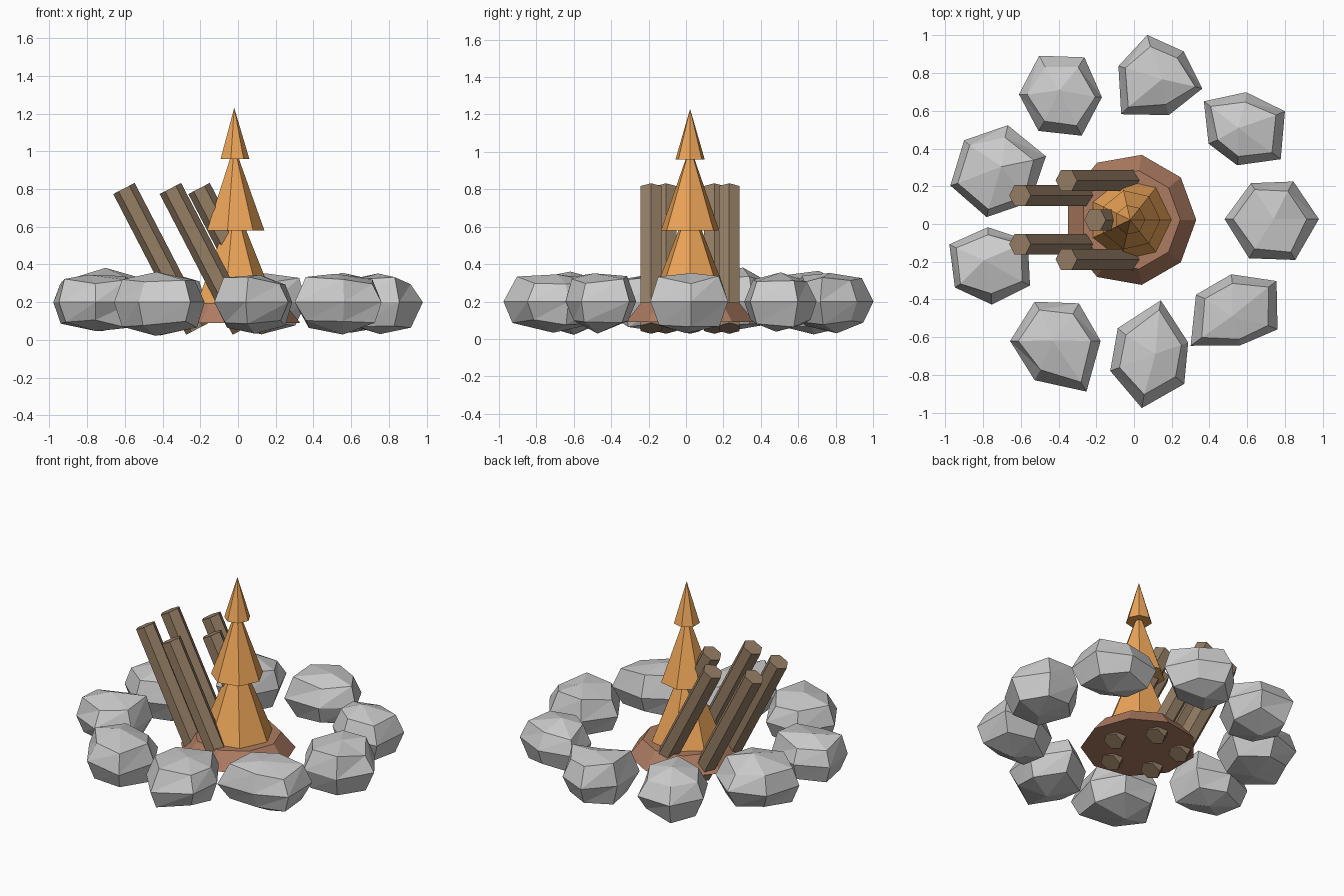
import bpy, bmesh, math, random
from mathutils import Matrix, Vector

if "Cube" in bpy.data.objects:
    bpy.data.objects.remove(bpy.data.objects["Cube"])

random.seed(4)


def material(name, rgb):
    m = bpy.data.materials.new(name)
    m.diffuse_color = (*rgb, 1)
    m.use_nodes = True
    m.node_tree.nodes["Principled BSDF"].inputs["Base Color"].default_value = m.diffuse_color
    return m


def finish(name, bm, mat=None):
    bmesh.ops.recalc_face_normals(bm, faces=bm.faces)
    me = bpy.data.meshes.new(name)
    bm.to_mesh(me)
    bm.free()
    ob = bpy.data.objects.new(name, me)
    bpy.context.collection.objects.link(ob)
    if mat:
        me.materials.append(mat)
    return ob


def ring(bm, n, r, z, phase=0.0):
    return [bm.verts.new((r * math.cos(phase + i * math.tau / n),
                          r * math.sin(phase + i * math.tau / n), z)) for i in range(n)]


def frustum(name, n, r1, r2, h, place, mat):
    """Faceted cone, frustum or prism with its base centre at the origin of `place`."""
    bm = bmesh.new()
    low = ring(bm, n, r1, 0)
    bm.faces.new(low[::-1])
    if r2 > 0:
        high = ring(bm, n, r2, h)
        bm.faces.new(high)
        for i in range(n):
            j = (i + 1) % n
            bm.faces.new((low[i], low[j], high[j], high[i]))
    else:
        tip = bm.verts.new((0, 0, h))
        for i in range(n):
            bm.faces.new((low[i], low[(i + 1) % n], tip))
    bm.transform(place)
    return finish(name, bm, mat)


def rock(name, cx, cy, phase, radii):
    """Six-sided boulder: poles, two jittered rings and a flat equator outline."""
    bm = bmesh.new()
    loops = []
    for dz, scale in ((-0.115, 0.78), (0, 1), (0.115, 0.78)):
        loop = ring(bm, 6, 1, 0.2 + dz, math.radians(phase))
        for v, r in zip(loop, radii):
            k = scale * r
            if dz:
                k *= random.uniform(0.92, 1.08)
                v.co.z += random.uniform(-0.025, 0.025)
            v.co.x *= k
            v.co.y *= k
        loops.append(loop)
    for z, loop in ((-1, loops[0]), (1, loops[2])):
        pole = bm.verts.new((random.uniform(-.03, .03), random.uniform(-.03, .03),
                             0.2 + z * random.uniform(0.145, 0.185)))
        for i in range(6):
            bm.faces.new((loop[i], loop[(i + 1) % 6], pole))
    for a, b in zip(loops, loops[1:]):
        for i in range(6):
            j = (i + 1) % 6
            bm.faces.new((a[i], a[j], b[j]))
            bm.faces.new((a[i], b[j], b[i]))
    bm.transform(Matrix.Translation((cx, cy, 0)))
    return finish(name, bm)


ember = material("ember", (0.42, 0.20, 0.12))
wood = material("wood", (0.30, 0.21, 0.13))
fire = material("fire", (0.85, 0.38, 0.10))
CX, CY = -0.02, 0.022

# ring of stones: centre, outline phase in degrees, six outline radii
stones = [
    (0.73, 0.026, 0, (.25, .23, .22, .25, .24, .25)),
    (0.57, 0.50, 23, (.25, .20, .25, .19, .19, .26)),
    (0.13, 0.78, 45, (.19, .23, .22, .28, .21, .24)),
    (-0.39, 0.68, -2, (.22, .24, .24, .22, .22, .24)),
    (-0.725, 0.28, 17, (.27, .25, .24, .26, .25, .24)),
    (-0.765, -0.217, 33, (.24, .20, .24, .22, .21, .24)),
    (-0.407, -0.62, 0, (.23, .23, .24, .25, .24, .31)),
    (0.09, -0.70, 20, (.21, .30, .23, .23, .28, .23)),
    (0.54, -0.465, 37, (.27, .20, .23, .30, .18, .24)),
]
for i, s in enumerate(stones):
    rock(f"stone_{i + 1}", *s)

# ember bed
frustum("ember_bed", 9, 0.35, 0.265, 0.105, Matrix.Translation((CX, CY, 0.09)), ember)

# five parallel leaning logs with feet on a pentagon
tilt = Matrix.Rotation(math.radians(-27.4), 4, 'Y')
for i in range(5):
    a = i * math.tau / 5
    foot = Vector((-0.04 + 0.22 * math.cos(a), CY + 0.22 * math.sin(a), 0.057))
    frustum(f"log_{i + 1}", 6, 0.064, 0.064, 0.84, Matrix.Translation(foot) @ tilt, wood)

# stacked flames
for name, r, z, h in (("flame_low", 0.24, 0.14, 0.60),
                      ("flame_middle", 0.16, 0.58, 0.45),
                      ("flame_tip", 0.08, 0.96, 0.27)):
    frustum(name, 7, r, 0, h, Matrix.Translation((CX, CY, z)), fire)
